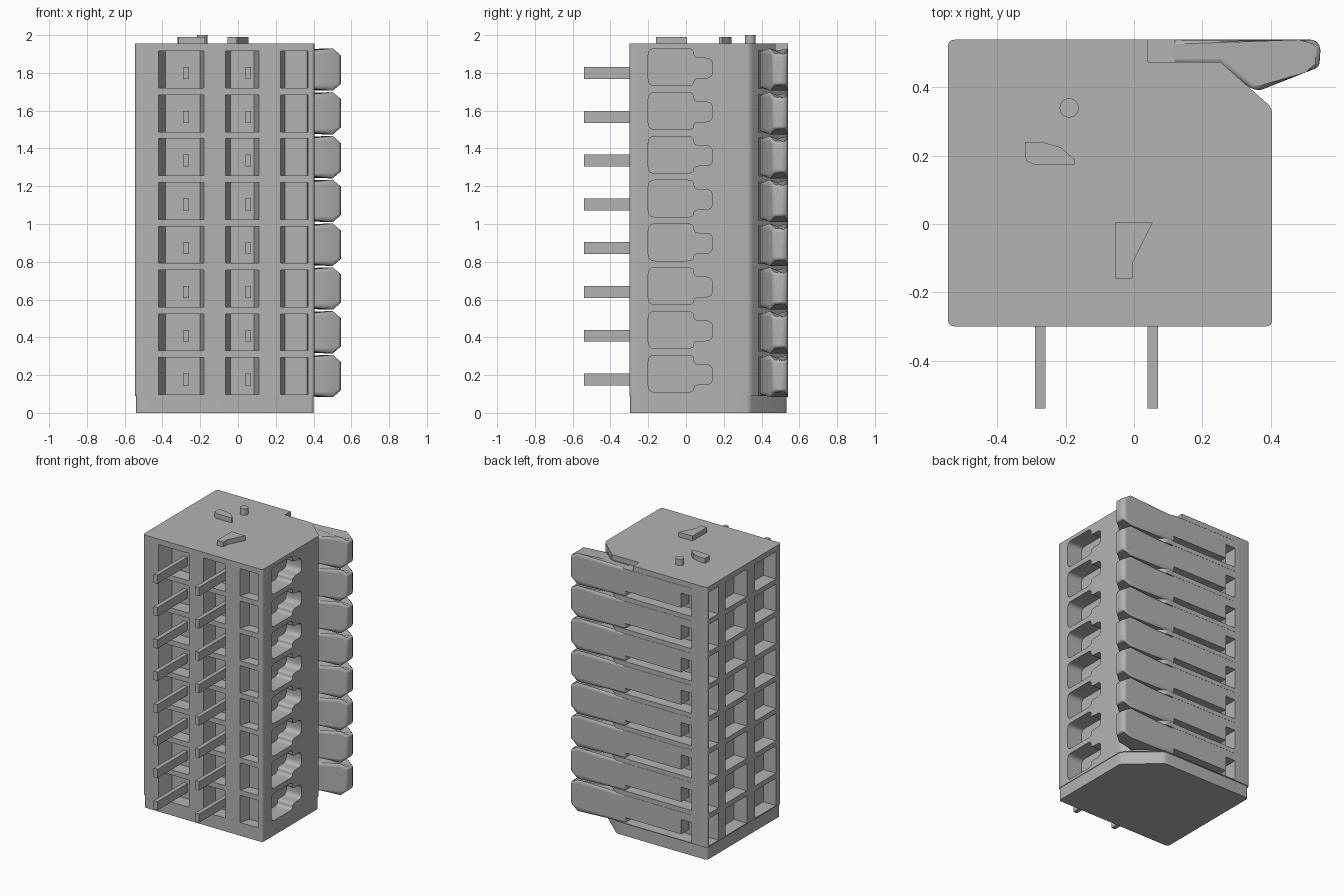
import bpy, bmesh, math
from mathutils import Vector

cube = bpy.data.objects.get("Cube")
if cube:
    bpy.data.objects.remove(cube, do_unlink=True)

grey = bpy.data.materials.new("housing grey")
grey.use_nodes = True
colour = (0.45, 0.45, 0.45, 1)
grey.diffuse_color = colour
grey.node_tree.nodes["Principled BSDF"].inputs["Base Color"].default_value = colour

ROWS = [0.195 + 0.2318 * i for i in range(8)]
TOP = 1.955


def prism(bm, pts, lo, hi, axis="z"):
    """Extrude a 2D outline along z (points are x, y) or along x (points are y, z)."""
    def place(p, h):
        return (p[0], p[1], h) if axis == "z" else (h, p[0], p[1])
    low = [bm.verts.new(place(p, lo)) for p in pts]
    high = [bm.verts.new(place(p, hi)) for p in pts]
    faces = [bm.faces.new(low), bm.faces.new(high)]
    for i in range(len(pts)):
        j = (i + 1) % len(pts)
        faces.append(bm.faces.new((low[i], low[j], high[j], high[i])))
    bmesh.ops.recalc_face_normals(bm, faces=faces)


def rect(x0, x1, y0, y1):
    return [(x0, y0), (x1, y0), (x1, y1), (x0, y1)]


def rounded(pts, radius, steps=4):
    """Round every corner of an outline with a quadratic curve."""
    out = []
    for i, p in enumerate(pts):
        p, a, b = Vector(p), Vector(pts[i - 1]), Vector(pts[(i + 1) % len(pts)])
        a = p + (a - p).normalized() * min(radius, (a - p).length * 0.45)
        b = p + (b - p).normalized() * min(radius, (b - p).length * 0.45)
        for k in range(steps + 1):
            t = k / steps
            out.append(tuple(a * (1 - t) ** 2 + p * 2 * t * (1 - t) + b * t * t))
    return out


def finish(bm, name):
    mesh = bpy.data.meshes.new(name)
    bm.to_mesh(mesh)
    bm.free()
    obj = bpy.data.objects.new(name, mesh)
    bpy.context.collection.objects.link(obj)
    mesh.materials.append(grey)
    return obj


def select_only(obj):
    bpy.ops.object.select_all(action="DESELECT")
    obj.select_set(True)
    bpy.context.view_layer.objects.active = obj


def smooth(obj):
    select_only(obj)
    bpy.ops.object.shade_smooth_by_angle(angle=math.radians(35))


def cut(obj, bm):
    cutter = finish(bm, "cutter")
    cutter.hide_render = True
    mod = obj.modifiers.new("cut", "BOOLEAN")
    mod.operation, mod.solver, mod.object = "DIFFERENCE", "EXACT", cutter
    select_only(obj)
    bpy.ops.object.modifier_apply(modifier=mod.name)
    bpy.data.objects.remove(cutter, do_unlink=True)


# Housing block with one chamfered corner
outline = [(-0.545, -0.3), (0.405, -0.3), (0.405, 0.34), (0.18, 0.54), (-0.545, 0.54)]
bm = bmesh.new()
prism(bm, rounded(outline, 0.02), 0.09, TOP)
housing = finish(bm, "housing")

# Front pockets, side pockets, wire sockets and lever recesses
front = [(-0.42, -0.385, -0.2, -0.18, 0.1), (-0.065, -0.04, 0.085, 0.11, 0.1),
         (0.225, 0.25, 0.365, 0.37, 0.075)]
side = [(-0.24, 0.0), (0.09, 0.33), (0.41, 0.52)]
socket = [(-0.2, -0.085), (0.04, -0.085), (0.04, -0.045), (0.14, -0.045),
          (0.14, 0.06), (0.04, 0.06), (0.04, 0.11), (-0.2, 0.11)]
recess = [(-0.42, 0.6), (-0.42, 0.44), (0.23, 0.44), (0.31, 0.385), (0.5, 0.385), (0.5, 0.6)]
bm = bmesh.new()
for z in ROWS:
    for a, b, c, d, depth in front:
        prism(bm, [(a, -0.35), (d, -0.35), (d, -0.3), (c, -0.3 + depth),
                   (b, -0.3 + depth), (a, -0.3)], z - 0.0975, z + 0.0975)
    for y0, y1 in side:
        prism(bm, rect(-0.6, -0.445, y0, y1), z - 0.0975, z + 0.0975)
    prism(bm, rounded([(y, z + h) for y, h in socket], 0.035), 0.285, 0.45, "x")
    prism(bm, recess, z - 0.1, z + 0.1)
cut(housing, bm)

# Opening in the top above the last lever
bm = bmesh.new()
prism(bm, rect(0.04, 0.26, 0.475, 0.6), 1.9, 2.1)
cut(housing, bm)
smooth(housing)

# End plate closing the bottom
bm = bmesh.new()
prism(bm, rounded([(x * 0.99, y * 0.985) for x, y in outline], 0.02), 0, 0.095)
smooth(finish(bm, "end_plate"))

# Levers: flush arm along the back, flared handle at the corner
handle = [(0.1, 0.54), (0.1, 0.47), (0.25, 0.47), (0.345, 0.395), (0.37, 0.392),
          (0.5, 0.443), (0.543, 0.46), (0.547, 0.52), (0.53, 0.54), (0.48, 0.54)]
for n, z in enumerate(ROWS):
    bm = bmesh.new()
    prism(bm, handle, z - 0.099, z + 0.099)
    for v in bm.verts:
        if v.co.x > 0.51:
            v.co.z = z + (v.co.z - z) * 0.82
    lever = finish(bm, f"lever_{n + 1}")
    bevel = lever.modifiers.new("soft edges", "BEVEL")
    bevel.width, bevel.segments, bevel.limit_method = 0.015, 3, "ANGLE"
    smooth(lever)
    bm = bmesh.new()
    prism(bm, rect(-0.34, 0.12, 0.45, 0.54), z - 0.06, z + 0.099)
    prism(bm, rect(-0.42, -0.33, 0.45, 0.54), z + 0.045, z + 0.099)
    finish(bm, f"lever_arm_{n + 1}")

# Square contact pins
bm = bmesh.new()
for z in ROWS:
    for x in (-0.29, 0.04):
        prism(bm, rect(x, x + 0.03, -0.54, -0.19), z - 0.05, z + 0.013)
finish(bm, "contact_pins")

# Locating pegs on the top
bm = bmesh.new()
peg = [(-0.19 + 0.028 * math.cos(k * math.tau / 24), 0.34 + 0.028 * math.sin(k * math.tau / 24))
       for k in range(24)]
prism(bm, peg, TOP - 0.01, 2.0)
smooth(finish(bm, "round_peg"))
bm = bmesh.new()
prism(bm, [(-0.32, 0.24), (-0.27, 0.24), (-0.215, 0.225), (-0.175, 0.19), (-0.175, 0.175),
           (-0.295, 0.175), (-0.315, 0.185), (-0.32, 0.2)], TOP - 0.01, 1.99)
prism(bm, [(-0.055, 0.005), (-0.055, -0.16), (-0.005, -0.16), (-0.005, -0.115),
           (0.055, 0.005)], TOP - 0.01, 1.99)
finish(bm, "locating_tabs")
